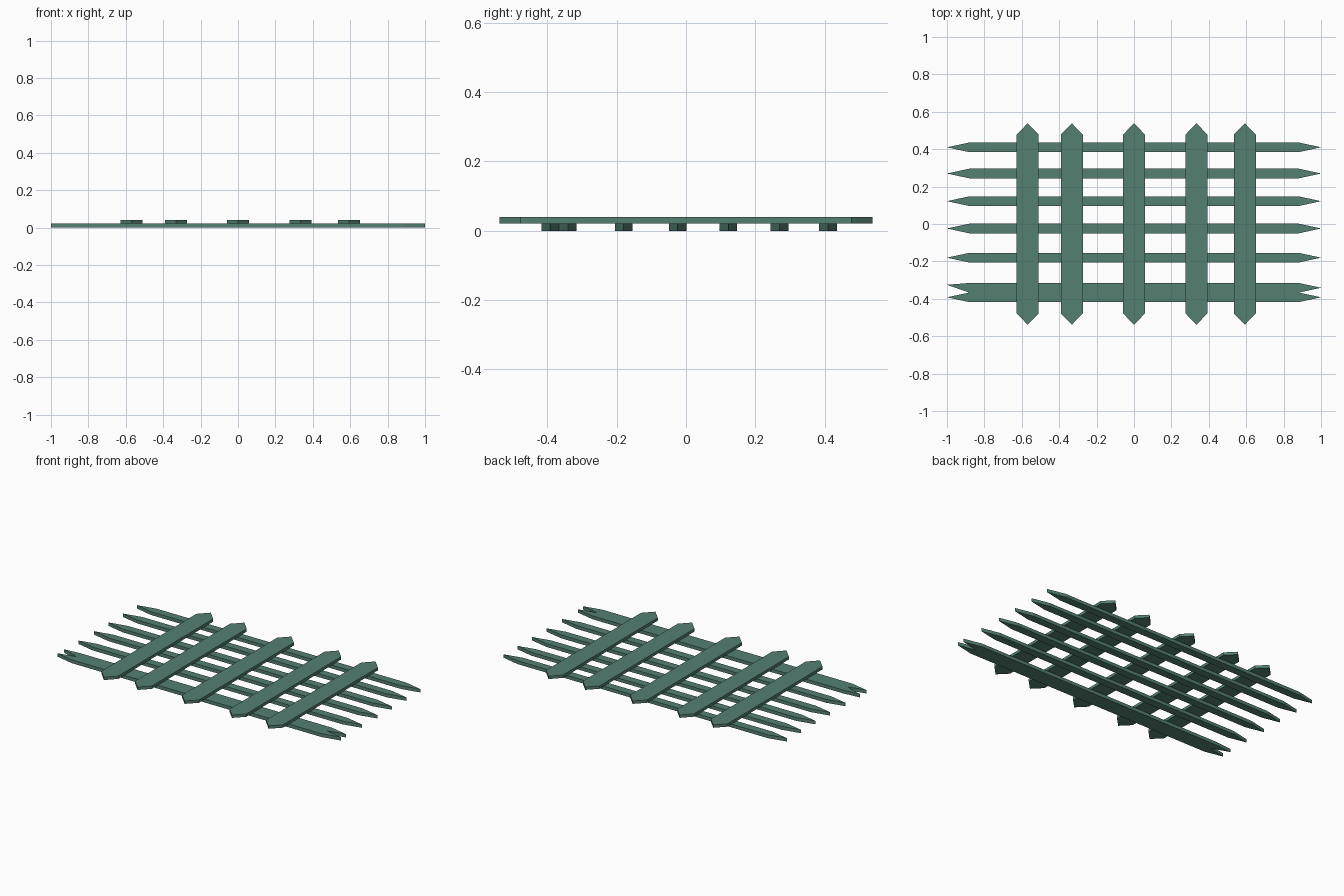
import bpy, bmesh

cube = bpy.data.objects.get("Cube")
if cube:
    bpy.data.objects.remove(cube, do_unlink=True)

paint = bpy.data.materials.new("muted_green")
paint.use_nodes = True
GREEN = (0.09, 0.215, 0.17, 1)
paint.diffuse_color = GREEN
paint.node_tree.nodes["Principled BSDF"].inputs["Base Color"].default_value = GREEN


def board(name, centre, half_len, shoulder, half_wid, z0, z1, along_x, start_skew=0.0):
    """Flat board with a pointed tip at each end."""
    outline = [(-half_len, start_skew), (-shoulder, -half_wid), (shoulder, -half_wid),
               (half_len, 0), (shoulder, half_wid), (-shoulder, half_wid)]
    bm = bmesh.new()
    verts = [bm.verts.new((u, centre + v, z0) if along_x else (centre + v, u, z0))
             for u, v in outline]
    face = bm.faces.new(verts)
    top = bmesh.ops.extrude_face_region(bm, geom=[face])["geom"]
    bmesh.ops.translate(bm, vec=(0, 0, z1 - z0),
                        verts=[g for g in top if isinstance(g, bmesh.types.BMVert)])
    bmesh.ops.recalc_face_normals(bm, faces=bm.faces)
    mesh = bpy.data.meshes.new(name)
    bm.to_mesh(mesh)
    bm.free()
    mesh.materials.append(paint)
    obj = bpy.data.objects.new(name, mesh)
    bpy.context.collection.objects.link(obj)
    return obj


# Narrow rails underneath, running left to right
for i, y in enumerate((0.41, 0.27, 0.122, -0.024, -0.18, -0.341, -0.392)):
    skew = 0.016 if i == 5 else 0.0
    board(f"rail_{i + 1}", y, 1.0, 0.882, 0.0255, 0.0, 0.0215, True, skew)

# Wide pickets on top, running front to back
for i, x in enumerate((-0.569, -0.332, 0.0, 0.334, 0.593)):
    board(f"picket_{i + 1}", x, 0.538, 0.478, 0.059, 0.0215, 0.04, False)
